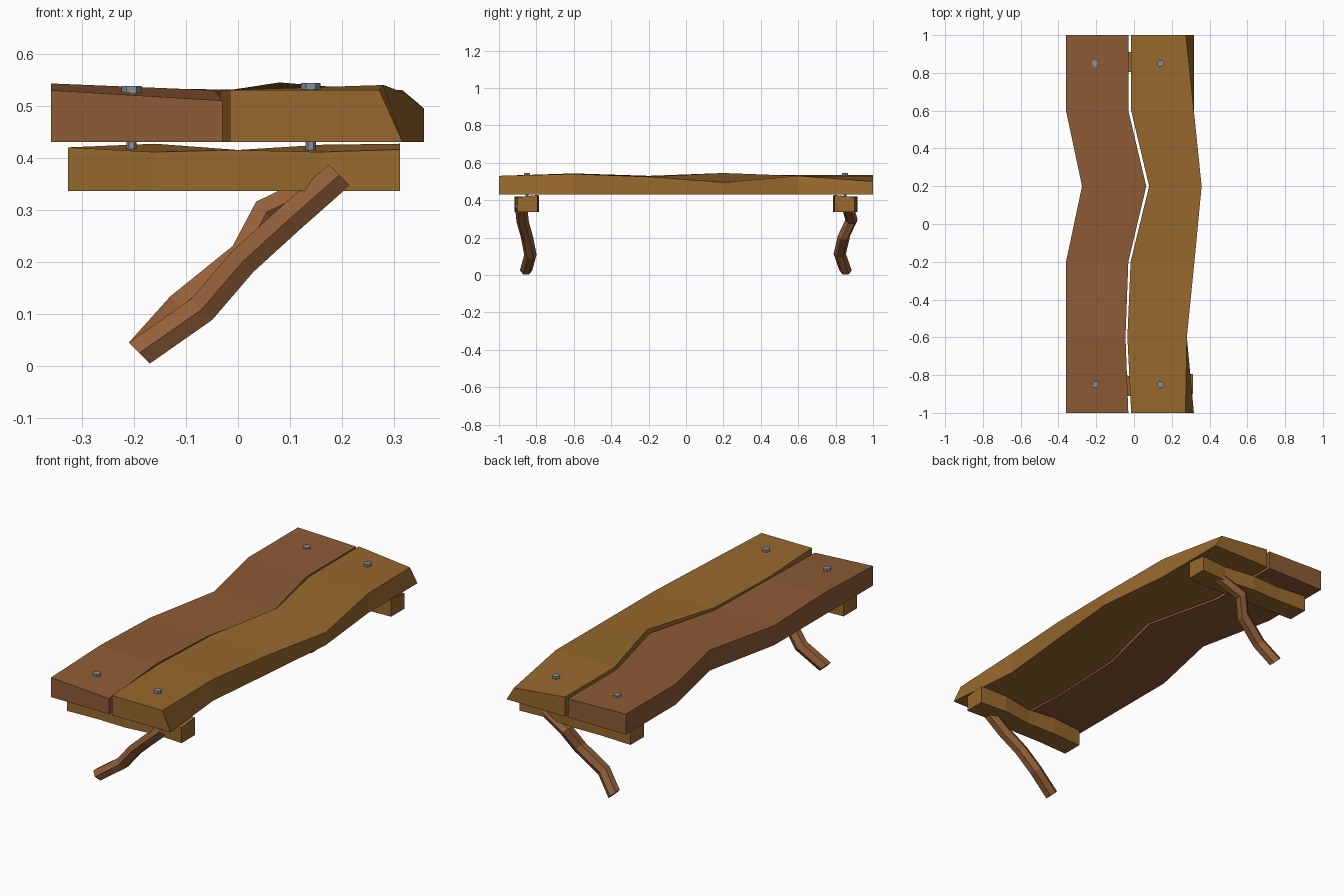
import bpy, bmesh
from math import cos, sin, pi, sqrt


def material(name, rgb):
    m = bpy.data.materials.new(name)
    m.diffuse_color = (*rgb, 1)
    return m


DARK = material("dark_wood", (0.27, 0.105, 0.036))
GOLD = material("golden_wood", (0.31, 0.14, 0.026))
LEG = material("leg_wood", (0.29, 0.115, 0.04))
STEEL = material("steel", (0.24, 0.28, 0.34))


def loft(name, rings, mat):
    """Flat-faced solid through a list of equal-length rings."""
    bm = bmesh.new()
    vs = [[bm.verts.new(p) for p in r] for r in rings]
    n = len(vs[0])
    for a, b in zip(vs, vs[1:]):
        for i in range(n):
            j = (i + 1) % n
            bm.faces.new((a[i], a[j], b[j], b[i]))
    bm.faces.new(vs[0])
    bm.faces.new(vs[-1])
    bmesh.ops.recalc_face_normals(bm, faces=bm.faces)
    me = bpy.data.meshes.new(name)
    bm.to_mesh(me)
    bm.free()
    me.materials.append(mat)
    ob = bpy.data.objects.new(name, me)
    bpy.context.collection.objects.link(ob)


# Seat planks: y, left x, left top z, right top x, right top z, right bottom x
def plank(name, rows, mat):
    loft(name, [[(x0, y, 0.43), (x1b, y, 0.43), (x1, y, z1), (x0, y, z0)]
                for y, x0, z0, x1, z1, x1b in rows], mat)


plank("left_plank", [
    (-1.0, -0.36, 0.53, -0.03, 0.51, -0.03),
    (-0.6, -0.36, 0.543, -0.045, 0.53, -0.045),
    (-0.2, -0.36, 0.53, -0.03, 0.525, -0.03),
    (0.2, -0.275, 0.535, 0.065, 0.53, 0.065),
    (0.6, -0.36, 0.535, -0.03, 0.525, -0.03),
    (1.0, -0.36, 0.535, -0.03, 0.525, -0.03)], DARK)
plank("right_plank", [
    (-1.0, -0.015, 0.53, 0.272, 0.53, 0.317),
    (-0.6, -0.035, 0.53, 0.28, 0.54, 0.28),
    (-0.2, -0.018, 0.53, 0.32, 0.525, 0.32),
    (0.2, 0.08, 0.545, 0.358, 0.495, 0.358),
    (0.6, -0.015, 0.53, 0.317, 0.53, 0.317),
    (1.0, -0.015, 0.53, 0.275, 0.50, 0.317)], GOLD)

# Crossbars: x, centre distance from the middle, outer top z, inner top z
bar = [(-0.327, 0.862, 0.42, 0.42), (-0.16, 0.855, 0.411, 0.427),
       (0.0, 0.858, 0.415, 0.415), (0.16, 0.84, 0.411, 0.425),
       (0.312, 0.848, 0.416, 0.427)]
for name, s in (("front", -1), ("back", 1)):
    loft(name + "_crossbar",
         [[(x, s * (y + 0.054), 0.336), (x, s * (y - 0.054), 0.336),
           (x, s * (y - 0.054), zi), (x, s * (y + 0.054), zo)]
          for x, y, zo, zi in bar], GOLD)

# Crooked slanted legs with a six-sided section
paths = {
    "front_leg": [(-0.19, -0.855, 0.024), (-0.07, -0.832, 0.108),
                  (0.01, -0.85, 0.201), (0.1, -0.873, 0.283),
                  (0.195, -0.882, 0.367)],
    "back_leg": [(-0.19, 0.853, 0.024), (-0.11, 0.822, 0.113),
                 (0.01, 0.845, 0.21), (0.055, 0.885, 0.295),
                 (0.19, 0.865, 0.362)]}
for name, path in paths.items():
    rings = []
    for x, y, z in path:
        rings.append([(x - 0.033 * sin(k * pi / 3) / sqrt(2),
                       y + 0.033 * cos(k * pi / 3),
                       z + 0.033 * sin(k * pi / 3) / sqrt(2)) for k in range(6)])
    loft(name, rings, LEG)

# Bolts: hexagonal head over a thinner shank
for side, x, top in (("left", -0.205, 0.538), ("right", 0.14, 0.544)):
    for end, y in (("front", -0.85), ("back", 0.85)):
        prof = [(0.010, 0.40), (0.010, top - 0.013), (0.019, top - 0.013), (0.019, top)]
        loft(f"{end}_{side}_bolt",
             [[(x + r * cos(k * pi / 3), y + r * sin(k * pi / 3), z)
               for k in range(6)] for r, z in prof], STEEL)
